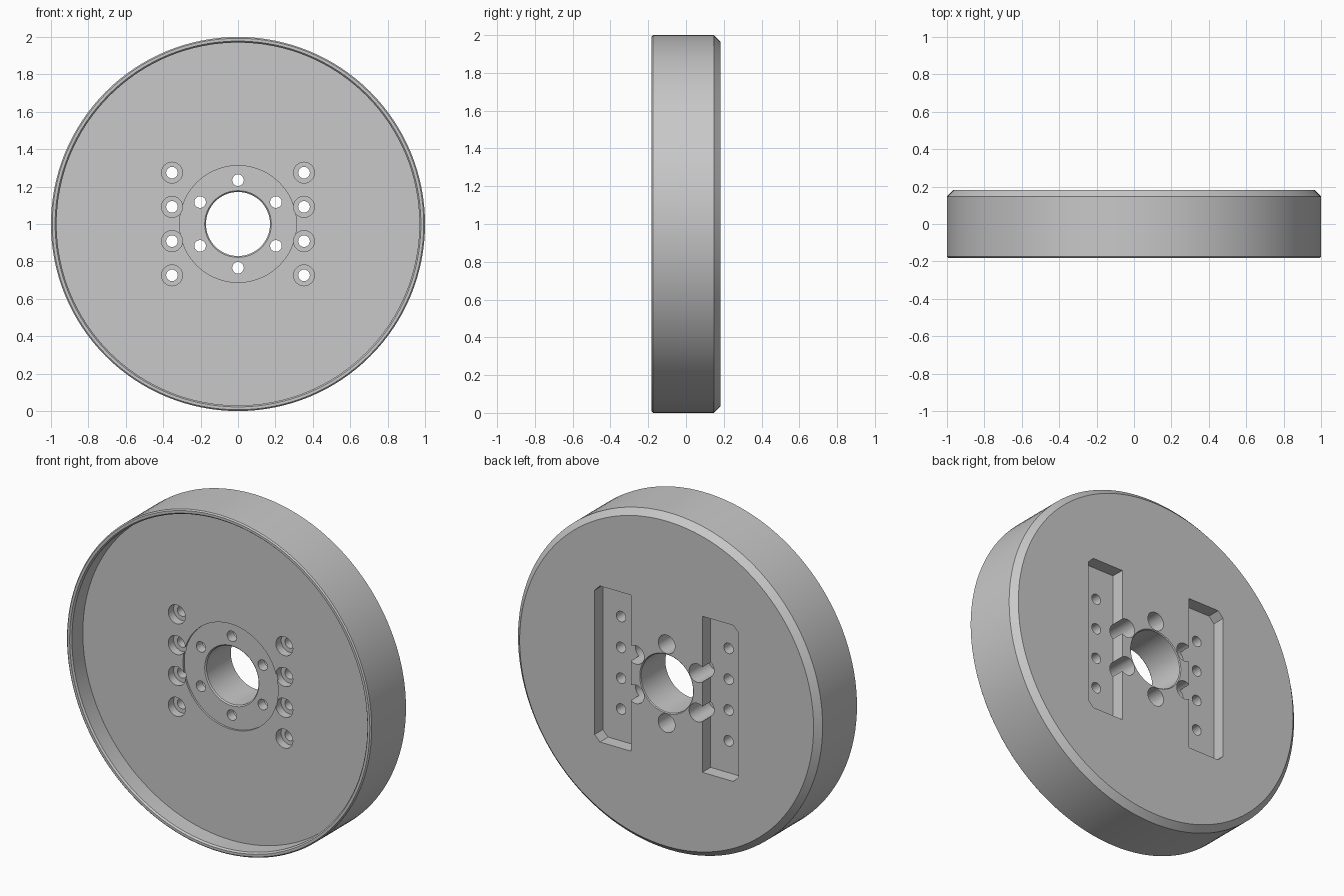
import bpy
import bmesh
import math

cube = bpy.data.objects.get("Cube")
if cube:
    bpy.data.objects.remove(cube, do_unlink=True)

HALF = 0.182      # half thickness of the disc
FLOOR = -0.07     # front recess floor
POCKET = 0.105    # rear pocket floor
MID = 1.0         # height of the axle

grey = bpy.data.materials.new("machined grey")
grey.use_nodes = True
colour = (0.58, 0.58, 0.58, 1)
grey.diffuse_color = colour
grey.node_tree.nodes["Principled BSDF"].inputs["Base Color"].default_value = colour


def finish(name, bm):
    bmesh.ops.remove_doubles(bm, verts=bm.verts, dist=1e-5)
    bmesh.ops.recalc_face_normals(bm, faces=bm.faces)
    mesh = bpy.data.meshes.new(name)
    bm.to_mesh(mesh)
    bm.free()
    mesh.materials.append(grey)
    obj = bpy.data.objects.new(name, mesh)
    bpy.context.collection.objects.link(obj)
    return obj


def revolve(name, profile, x=0, z=0, steps=32):
    """Turn a closed (radius, y) profile about the y direction."""
    bm = bmesh.new()
    verts = [bm.verts.new((x + r, y, MID + z)) for r, y in profile]
    edges = [bm.edges.new((a, b)) for a, b in zip(verts, verts[1:] + verts[:1])]
    bmesh.ops.spin(bm, geom=verts + edges, cent=(x, 0, MID + z), axis=(0, 1, 0),
                   angle=math.tau, steps=steps, use_duplicate=False)
    # Drop the axis seam of solid profiles
    bmesh.ops.remove_doubles(bm, verts=bm.verts, dist=1e-5)
    bmesh.ops.dissolve_degenerate(bm, dist=1e-5, edges=bm.edges)
    loose = [e for e in bm.edges if not e.link_faces]
    bmesh.ops.delete(bm, geom=loose, context='EDGES')
    return finish(name, bm)


def stepped_hole(name, x, z, parts):
    """Cutter made of stacked cylinders (radius, y start, y end)."""
    profile = [(0, parts[0][1])]
    for r, y0, y1 in parts:
        profile += [(r, y0), (r, y1)]
    profile.append((0, parts[-1][2]))
    return revolve(name, profile, x, z)


def pocket(name, side):
    """Rectangular cutter with its two outer corners clipped."""
    inner, outer, h, c = 0.235, 0.473, 0.463, 0.035
    outline = [(inner, -h), (outer - c, -h), (outer, c - h),
               (outer, h - c), (outer - c, h), (inner, h)]
    bm = bmesh.new()
    base = bm.faces.new([bm.verts.new((side * x, POCKET, MID + z)) for x, z in outline])
    out = bmesh.ops.extrude_face_region(bm, geom=[base])["geom"]
    top = [v for v in out if isinstance(v, bmesh.types.BMVert)]
    bmesh.ops.translate(bm, verts=top, vec=(0, 0.2, 0))
    return finish(name, bm)


# Turned disc: rim lip, front recess, shallow hub seat, bore, rear chamfer
disc = revolve("wheel_disc", [
    (0.993, -HALF), (0.978, -HALF), (0.97, -HALF + 0.01), (0.97, FLOOR),
    (0.312, FLOOR), (0.312, FLOOR + 0.012), (0.178, FLOOR + 0.012),
    (0.171, FLOOR + 0.019), (0.171, HALF - 0.005), (0.176, HALF),
    (0.965, HALF), (1.0, HALF - 0.035), (1.0, -HALF + 0.007)], steps=128)

# Rear pockets and the counterbored bolt holes in each
cutters = []
for side in (-1, 1):
    cutters.append(pocket("pocket_cutter", side))
    for row in range(4):
        cutters.append(stepped_hole("bolt_cutter", side * 0.353, (row - 1.5) * 0.183,
                                    [(0.056, -0.3, -0.02), (0.031, -0.02, 0.15)]))

# Ring of six hub screws, counterbored from the rear
for i in range(6):
    a = math.radians(90 + 60 * i)
    cutters.append(stepped_hole("hub_screw_cutter", 0.234 * math.cos(a), 0.234 * math.sin(a),
                                [(0.031, -0.2, 0.0), (0.055, 0.0, 0.3)]))

for cutter in cutters:
    cutter.hide_render = True
    mod = disc.modifiers.new("cut", 'BOOLEAN')
    mod.operation = 'DIFFERENCE'
    mod.solver = 'EXACT'
    mod.object = cutter

# Bake the cuts and drop the cutters
graph = bpy.context.evaluated_depsgraph_get()
baked = bpy.data.meshes.new_from_object(disc.evaluated_get(graph))
disc.modifiers.clear()
disc.data = baked
baked.name = "wheel_disc"
baked.materials.clear()
baked.materials.append(grey)
for face in baked.polygons:
    face.material_index = 0
for cutter in cutters:
    bpy.data.objects.remove(cutter, do_unlink=True)

bpy.ops.object.select_all(action='DESELECT')
disc.select_set(True)
bpy.context.view_layer.objects.active = disc
bpy.ops.object.shade_smooth_by_angle(angle=math.radians(30))
